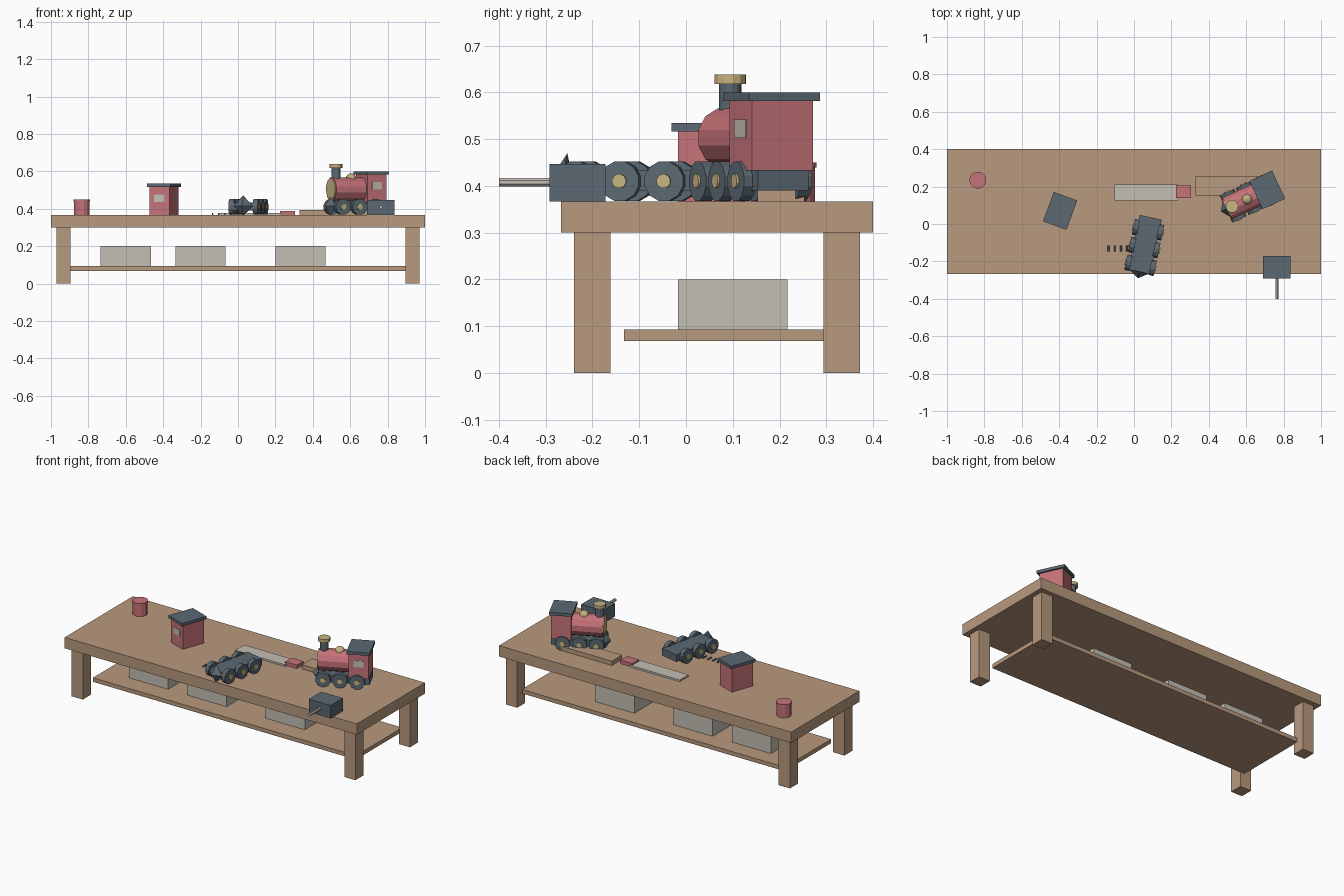
import bpy, bmesh, math
from mathutils import Matrix, Vector

if "Cube" in bpy.data.objects:
    bpy.data.objects.remove(bpy.data.objects["Cube"])


def material(name, rgb):
    m = bpy.data.materials.new(name)
    m.diffuse_color = (*rgb, 1)
    m.use_nodes = True
    m.node_tree.nodes["Principled BSDF"].inputs["Base Color"].default_value = m.diffuse_color
    return m


WOOD = material("tan wood", (0.48, 0.32, 0.21))
RED = material("soft red", (0.56, 0.17, 0.19))
DARK = material("slate grey", (0.105, 0.14, 0.17))
GREY = material("light grey", (0.55, 0.52, 0.46))
GOLD = material("brass", (0.58, 0.46, 0.22))
WORLD = Matrix.Identity(4)


def finish(name, bm, mat, frame):
    me = bpy.data.meshes.new(name)
    bm.to_mesh(me)
    bm.free()
    me.materials.append(mat)
    ob = bpy.data.objects.new(name, me)
    ob.matrix_world = frame
    bpy.context.collection.objects.link(ob)
    return ob


def box(name, x, y, z, mat, frame=WORLD):
    """Box from (min, max) pairs."""
    bm = bmesh.new()
    bmesh.ops.create_cube(bm, size=1)
    for v in bm.verts:
        v.co = Vector([(r[0] + r[1]) / 2 + c * (r[1] - r[0])
                       for r, c in zip((x, y, z), v.co)])
    return finish(name, bm, mat, frame)


def rod(name, start, end, r1, mat, frame=WORLD, r2=None, sides=12, spin=None):
    """Cylinder or cone between two points."""
    a, b = Vector(start), Vector(end)
    d = b - a
    turn = math.pi / sides if spin is None else spin
    m = (Matrix.Translation((a + b) / 2)
         @ d.to_track_quat('Z', 'Y').to_matrix().to_4x4()
         @ Matrix.Rotation(turn, 4, 'Z'))
    bm = bmesh.new()
    bmesh.ops.create_cone(bm, cap_ends=True, segments=sides, radius1=r1,
                          radius2=r1 if r2 is None else r2,
                          depth=d.length, matrix=m)
    return finish(name, bm, mat, frame)


def placed(x, y, degrees):
    return Matrix.Translation((x, y, 0)) @ Matrix.Rotation(math.radians(degrees), 4, 'Z')


TOP = 0.367


def chassis(prefix, frame):
    # long frame, pointed front guard, three pairs of wheels; front is local -x
    box(prefix + "_frame", (-0.238, 0.06), (-0.06, 0.06), (0.39, 0.434), DARK, frame)
    rod(prefix + "_front_guard", (-0.236, 0, 0.415), (-0.273, 0, 0.415), 0.055,
        DARK, frame, r2=0, sides=4, spin=0)
    for i in range(3):
        x = -0.105 + (i - 1) * 0.097
        for side, s in (("left", 1), ("right", -1)):
            rod(f"{prefix}_wheel_{side}_{i + 1}", (x, s * 0.052, 0.41),
                (x, s * 0.08, 0.41), 0.0435, DARK, frame)
            rod(f"{prefix}_hub_{side}_{i + 1}", (x, s * 0.078, 0.41),
                (x, s * 0.085, 0.41), 0.0155, GOLD, frame)


def cab(prefix, z, frame):
    # cab walls, overhanging roof, one side window
    box(prefix + "_walls", (-0.057, 0.057), (-0.072, 0.072), (z, z + 0.15), RED, frame)
    box(prefix + "_roof", (-0.0667, 0.0667), (-0.0833, 0.0833), (z + 0.149, z + 0.167), DARK, frame)
    box(prefix + "_window", (-0.029, 0.029), (-0.075, -0.07), (z + 0.069, z + 0.109), GREY, frame)


# workbench
box("table_top", (-1, 1), (-0.267, 0.4), (0.3, TOP), WOOD)
for side, x in (("left", -0.933), ("right", 0.933)):
    for end, y in (("front", -0.2), ("back", 0.333)):
        box(f"leg_{end}_{side}", (x - 0.038, x + 0.038), (y - 0.039, y + 0.039), (0, 0.3), WOOD)
box("shelf", (-0.9, 0.9), (-0.133, 0.32), (0.068, 0.093), WOOD)

# storage bins on the shelf
for i, x in enumerate((-0.6, -0.2, 0.335)):
    box(f"bin_{i + 1}", (x - 0.134, x + 0.134), (-0.017, 0.217), (0.093, 0.2), GREY)

# finished engine
engine = placed(0.7125, 0.1825, 25)
chassis("engine", engine)
cab("engine_cab", 0.433, engine)
rod("boiler", (-0.03, 0, 0.503), (-0.235, 0, 0.503), 0.065, RED, engine)
rod("boiler_front_plate", (-0.234, 0, 0.505), (-0.24, 0, 0.505), 0.059, GOLD, engine)
rod("funnel", (-0.208, 0, 0.55), (-0.208, 0, 0.62), 0.0245, DARK, engine)
rod("funnel_cap", (-0.208, 0, 0.618), (-0.208, 0, 0.638), 0.0345, GOLD, engine)
bm = bmesh.new()
bmesh.ops.create_uvsphere(bm, u_segments=12, v_segments=8, radius=0.028,
                          matrix=Matrix.Translation((-0.119, 0, 0.561)))
finish("steam_dome", bm, GOLD, engine)

# unassembled chassis and cab
chassis("spare_chassis", placed(0.077, -0.023, 78))
cab("spare_cab", TOP, placed(-0.395, 0.07, -20))

# paint pot with a slightly wider lid
rod("paint_pot", (-0.835, 0.235, TOP), (-0.835, 0.235, 0.441), 0.042, RED)
rod("paint_pot_lid", (-0.835, 0.235, 0.439), (-0.835, 0.235, 0.45), 0.045, RED, sides=16)

# mallet: head and handle
box("mallet_head", (0.69, 0.838), (-0.292, -0.172), (TOP, 0.447), DARK)
rod("mallet_handle", (0.764, -0.4, 0.408), (0.764, -0.285, 0.408), 0.0095, GREY, sides=8)

# flat tool: blade and grip, with a wooden plank beside it
box("tool_blade", (-0.105, 0.235), (0.125, 0.211), (TOP, 0.378), GREY)
box("tool_grip", (0.225, 0.305), (0.14, 0.205), (TOP, 0.389), RED)
box("plank", (0.33, 0.7), (0.153, 0.253), (TOP, 0.394), WOOD)

# row of small nails
for i in range(4):
    x = -0.136 + i * 0.033
    rod(f"nail_{i + 1}", (x, -0.146, 0.372), (x, -0.114, 0.372), 0.005, DARK, sides=6)
